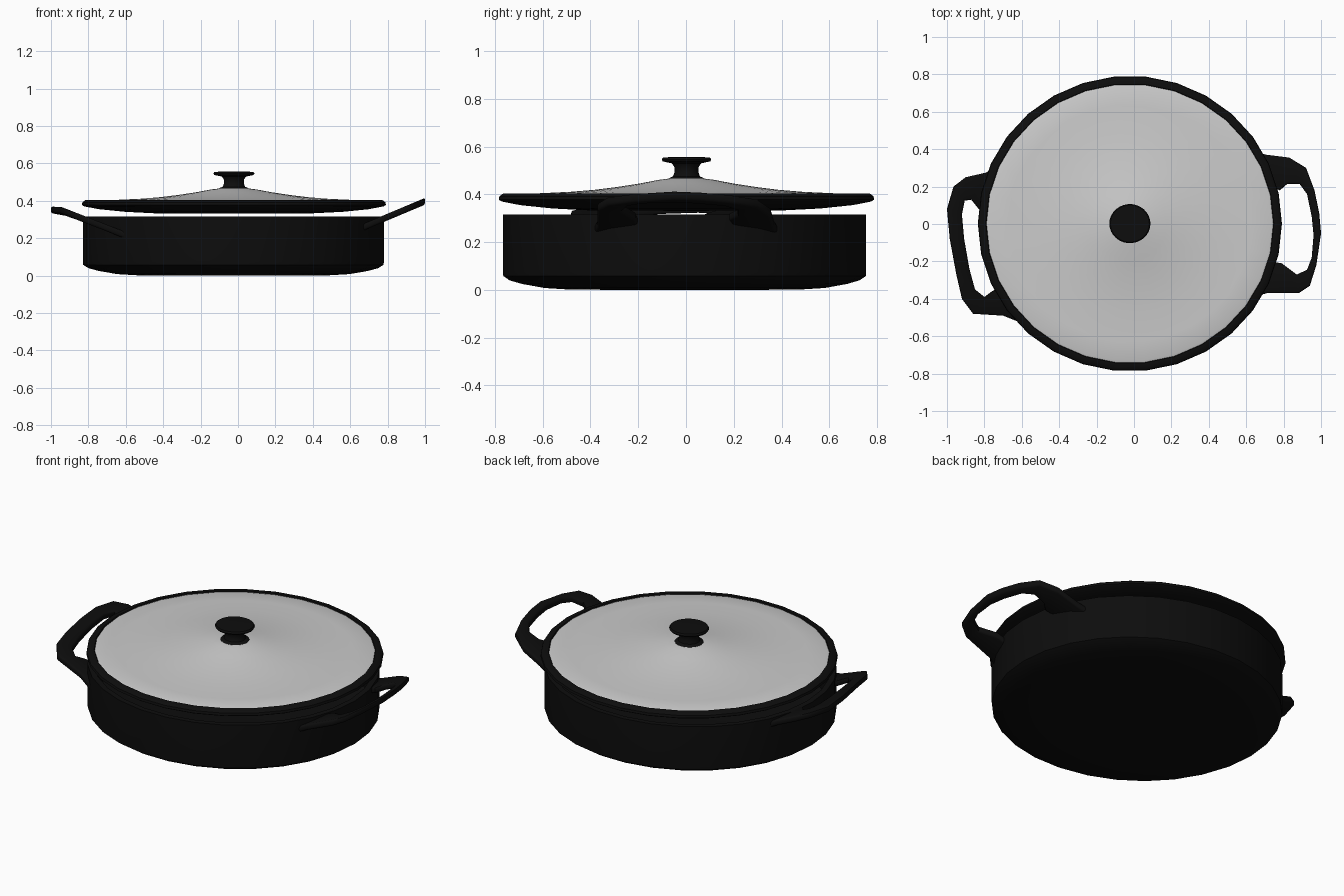
import bpy, bmesh
from math import cos, sin, pi

if "Cube" in bpy.data.objects:
    bpy.data.objects.remove(bpy.data.objects["Cube"])

black = bpy.data.materials.new("black_enamel")
black.diffuse_color = (0.004, 0.004, 0.004, 1)
black.use_nodes = True
black.node_tree.nodes["Principled BSDF"].inputs["Base Color"].default_value = black.diffuse_color


def finish(bm, name, mat, angle):
    bmesh.ops.recalc_face_normals(bm, faces=bm.faces)
    me = bpy.data.meshes.new(name)
    bm.to_mesh(me)
    bm.free()
    ob = bpy.data.objects.new(name, me)
    bpy.context.collection.objects.link(ob)
    if mat:
        me.materials.append(mat)
    bpy.ops.object.select_all(action='DESELECT')
    ob.select_set(True)
    bpy.context.view_layer.objects.active = ob
    bpy.ops.object.shade_smooth_by_angle(angle=angle)
    return ob


def lathe(name, profile, centre, squash=1.0, sides=30, mat=black):
    """Revolve (radius, z) points; radius 0 becomes a pole."""
    bm = bmesh.new()
    rings = []
    for r, z in profile:
        n = 1 if r == 0 else sides
        rings.append([bm.verts.new((centre[0] + r * cos(2 * pi * i / sides),
                                    centre[1] + r * squash * sin(2 * pi * i / sides), z))
                      for i in range(n)])
    for a, b in zip(rings, rings[1:]):
        for i in range(sides):
            j = (i + 1) % sides
            quad = [a[i % len(a)], a[j % len(a)], b[j % len(b)], b[i % len(b)]]
            bm.faces.new(list(dict.fromkeys(quad)))
    return finish(bm, name, mat, 0.7)


def handle(name, outer, inner, height, thick=0.036):
    """Loop handle lofted between an outer and an inner plan outline."""
    bm = bmesh.new()
    secs = []
    for o, i in zip(outer, inner):
        sec = []
        for (x, y), s in ((o, -1), (o, 1), (i, 1), (i, -1)):
            sec.append(bm.verts.new((x, y, height(x) + s * thick / 2)))
        secs.append(sec)
    for a, b in zip(secs, secs[1:]):
        for k in range(4):
            bm.faces.new((a[k], a[(k + 1) % 4], b[(k + 1) % 4], b[k]))
    bm.faces.new(secs[0])
    bm.faces.new(secs[-1])
    # soften the long edges
    long_edges = [e for e in bm.edges
                  if len({next(n for n, s in enumerate(secs) if v in s) for v in e.verts}) == 2]
    bmesh.ops.bevel(bm, geom=long_edges, offset=0.010, segments=2,
                    profile=0.5, affect='EDGES')
    return finish(bm, name, black, 0.9)


# hollow pot body
lathe("pot", [(0, 0), (0.5, 0.001), (0.62, 0.008), (0.72, 0.025), (0.775, 0.04), (0.803, 0.058),
              (0.805, 0.075), (0.805, 0.315), (0.772, 0.315), (0.77, 0.08),
              (0.72, 0.055), (0.6, 0.035), (0, 0.03)], (-0.025, -0.006), 0.95)

# lid: black dished base and rim, grey concave dome, knob
lid = (-0.022, 0.002)
lathe("lid_rim", [(0, 0.331), (0.42, 0.333), (0.58, 0.341), (0.72, 0.355), (0.80, 0.37),
                  (0.813, 0.378), (0.81, 0.392), (0.795, 0.403), (0.77, 0.404), (0.765, 0.395)], lid, 0.972)
lathe("lid_dome", [(0.77, 0.397), (0.755, 0.402), (0.65, 0.404), (0.5, 0.411), (0.4, 0.419), (0.3, 0.431),
                   (0.2, 0.446), (0.12, 0.461), (0.06, 0.468), (0, 0.468)],
      lid, 0.972, mat=None)
lathe("lid_knob", [(0, 0.455), (0.085, 0.459), (0.078, 0.468), (0.06, 0.475), (0.054, 0.49),
                   (0.054, 0.515), (0.065, 0.53), (0.105, 0.538), (0.11, 0.546),
                   (0.104, 0.555), (0, 0.557)], (-0.022, 0.002), 0.95)

# loop handles, each sloping up away from the pot
handle("right_handle",
       [(0.65, 0.385), (0.71, 0.37), (0.83, 0.355), (0.92, 0.30), (0.965, 0.18), (0.99, 0.06), (1.0, -0.05),
        (0.975, -0.22), (0.94, -0.33), (0.88, -0.37), (0.71, -0.37), (0.64, -0.39)],
       [(0.73, 0.20), (0.78, 0.18), (0.82, 0.215), (0.885, 0.215), (0.925, 0.16), (0.95, 0.04), (0.96, -0.06),
        (0.95, -0.18), (0.925, -0.245), (0.87, -0.27), (0.79, -0.21), (0.73, -0.20)],
       lambda x: 0.305 + 0.42 * (x - 0.78))
handle("left_handle",
       [(-0.74, 0.31), (-0.79, 0.275), (-0.90, 0.25), (-0.965, 0.20), (-1.0, 0.08), (-0.985, -0.08),
        (-0.95, -0.27), (-0.92, -0.40), (-0.86, -0.48), (-0.70, -0.49), (-0.60, -0.53)],
       [(-0.78, 0.05), (-0.83, 0.08), (-0.87, 0.13), (-0.905, 0.125), (-0.92, 0.05), (-0.908, -0.08),
        (-0.88, -0.24), (-0.85, -0.35), (-0.80, -0.39), (-0.76, -0.36), (-0.70, -0.33)],
       lambda x: min(0.285 - 0.39 * (x + 0.78), 0.352))
